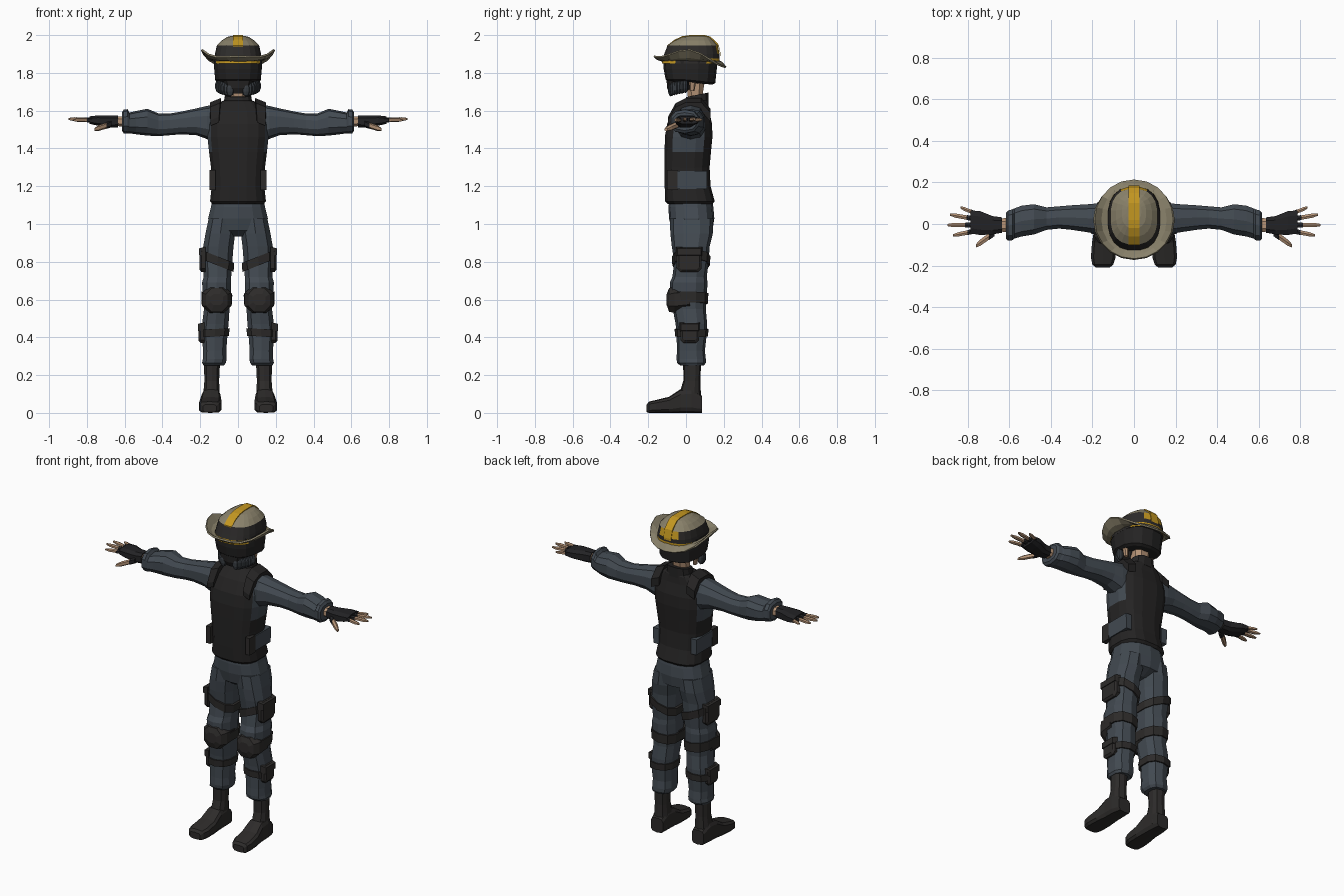
import bpy, bmesh, math
from mathutils import Vector

if "Cube" in bpy.data.objects:
    bpy.data.objects.remove(bpy.data.objects["Cube"])


def material(name, r, g, b):
    m = bpy.data.materials.new(name)
    m.use_nodes = True
    m.diffuse_color = (r, g, b, 1)
    node = next(n for n in m.node_tree.nodes if n.type == "BSDF_PRINCIPLED")
    node.inputs["Base Color"].default_value = (r, g, b, 1)
    node.inputs["Roughness"].default_value = 0.9
    return m


BLACK = material("vest black", .018, .017, .017)
STRAP = material("strap charcoal", .026, .024, .023)
CLOTH = material("slate cloth", .055, .068, .083)
GLOVE = material("glove black", .016, .016, .018)
SKIN = material("skin", .46, .29, .18)
TAN = material("hat tan", .25, .22, .145)
YELLOW = material("hat yellow", .55, .31, .015)
MASK = material("mask grey", .038, .045, .053)


def finish(name, bm, mats, rule=None, mirror=False):
    bmesh.ops.recalc_face_normals(bm, faces=bm.faces)
    if rule:
        for f in bm.faces:
            f.material_index = rule(f.calc_center_median(), f.normal)
    me = bpy.data.meshes.new(name)
    bm.to_mesh(me)
    bm.free()
    for m in mats:
        me.materials.append(m)
    ob = bpy.data.objects.new(name, me)
    bpy.context.collection.objects.link(ob)
    if mirror:
        ob.modifiers.new("mirror", "MIRROR")
    return ob


def loft(name, rings, mats, axis="Z", n=12, power=2.5, rule=None, mirror=False, warp=None):
    """Skin rings given as (position, min and max of the two other axes)."""
    bm = bmesh.new()
    unit = []
    for i in range(n):
        a = math.tau * (i + .5) / n
        unit.append([math.copysign(abs(v) ** (2 / power), v) for v in (math.cos(a), math.sin(a))])
    top = [max(abs(u[k]) for u in unit) for k in (0, 1)]
    loops = []
    for t, a0, a1, b0, b1 in rings:
        loop = []
        for u, v in unit:
            a = (a0 + a1 + (a1 - a0) * u / top[0]) / 2
            b = (b0 + b1 + (b1 - b0) * v / top[1]) / 2
            co = Vector({"X": (t, a, b), "Y": (a, t, b), "Z": (a, b, t)}[axis])
            loop.append(bm.verts.new(warp(co) if warp else co))
        loops.append(loop)
    for p, q in zip(loops, loops[1:]):
        for i in range(n):
            j = (i + 1) % n
            bm.faces.new((p[i], p[j], q[j], q[i]))
    bm.faces.new(loops[0])
    bm.faces.new(loops[-1])
    return finish(name, bm, mats, rule, mirror)


def sym(rows):
    return [(t, -h, h, b0, b1) for t, h, b0, b1 in rows]


def slant(ratio, centre=.11):
    return lambda co: co + Vector((0, 0, ratio * (co.x - centre)))


# Torso: vest with cloth showing under the arms
def vest_rule(c, n):
    return int(abs(n.x) > .7 and 1.38 < c.z < 1.64)


loft("vest", sym([(1.105, .135, -.095, .14), (1.12, .148, -.11, .152), (1.2, .139, -.113, .13),
                  (1.3, .143, -.113, .125), (1.38, .153, -.113, .132), (1.46, .162, -.112, .14),
                  (1.53, .162, -.1, .138), (1.6, .148, -.065, .122), (1.645, .1, -.025, .118),
                  (1.655, .07, -.01, .115)]), [BLACK, CLOTH], n=16, power=2.8, rule=vest_rule)
loft("collar", sym([(1.63, .078, -.02, .12), (1.69, .068, .0, .12)]), [BLACK],
     warp=lambda co: co + Vector((0, 0, .2 * (co.y - .09))))
loft("waist_panels", [(1.185, .11, .147, -.045, .11), (1.28, .11, .15, -.045, .11)],
     [CLOTH], n=4, mirror=True)
loft("side_pouches", [(1.18, .12, .15, -.1, -.045), (1.285, .12, .15, -.1, -.045)],
     [STRAP], n=4, mirror=True)
loft("shoulder_straps", [(-.095, .1, .145, 1.53, 1.56), (-.055, .095, .148, 1.59, 1.63),
                         (.0, .09, .148, 1.61, 1.655), (.08, .09, .148, 1.61, 1.655),
                         (.13, .095, .148, 1.55, 1.6)],
     [BLACK], "Y", n=4, mirror=True, warp=slant(-.4, .12))

# Arms
loft("sleeves", [(.11, -.04, .1, 1.43, 1.635), (.165, -.05, .1, 1.45, 1.625),
                 (.22, -.04, .095, 1.47, 1.612), (.3, -.028, .09, 1.475, 1.595),
                 (.36, -.022, .085, 1.47, 1.585), (.42, -.028, .08, 1.465, 1.585),
                 (.48, -.05, .095, 1.468, 1.61), (.54, -.06, .088, 1.475, 1.598),
                 (.575, -.07, .075, 1.48, 1.59), (.585, -.078, .07, 1.478, 1.608),
                 (.605, -.08, .065, 1.48, 1.605), (.615, -.07, .055, 1.495, 1.59)],
     [CLOTH], "X", n=10, mirror=True)
loft("wrists", [(.6, -.04, .03, 1.515, 1.57), (.66, -.035, .025, 1.52, 1.57)],
     [SKIN], "X", n=8, mirror=True)
loft("gloves", [(.635, -.042, .032, 1.512, 1.575), (.68, -.05, .038, 1.51, 1.575),
                (.74, -.053, .062, 1.52, 1.575), (.785, -.045, .065, 1.53, 1.57)],
     [GLOVE], "X", n=8, power=3, mirror=True)


def finger(name, start, tip, r):
    a, b = Vector(start), Vector(tip)
    rings = []
    for k, s in ((0, 1), (.28, 1), (.3, .88), (.75, .85), (1, .45)):
        p = a.lerp(b, k)
        rings.append((p.x, p.y - r * s, p.y + r * s, p.z - r * s, p.z + r * s))
    loft(name, rings, [GLOVE, SKIN], "X", n=6, mirror=True,
         rule=lambda c, n: int(c.x > a.lerp(b, .29).x))


finger("index_fingers", (.77, -.035, 1.55), (.87, -.055, 1.55), .012)
finger("middle_fingers", (.775, -.005, 1.552), (.897, -.005, 1.556), .012)
finger("ring_fingers", (.77, .025, 1.552), (.885, .045, 1.556), .012)
finger("little_fingers", (.76, .05, 1.55), (.835, .08, 1.552), .011)
finger("thumbs", (.67, -.04, 1.53), (.76, -.105, 1.5), .018)

# Trousers
loft("trouser_hips", sym([(.935, .06, -.03, .08), (.965, .15, -.075, .14), (1.03, .158, -.09, .15),
                          (1.09, .143, -.093, .145), (1.115, .138, -.09, .14)]), [CLOTH], n=14)
LEG = [(1.03, .01, .155, -.085, .145), (.95, .015, .172, -.083, .142), (.88, .024, .184, -.075, .125),
       (.8, .03, .186, -.062, .12), (.72, .036, .182, -.072, .11), (.69, .036, .19, -.086, .114),
       (.62, .038, .186, -.086, .11), (.55, .045, .18, -.07, .105), (.47, .05, .19, -.055, .112),
       (.42, .055, .192, -.05, .11), (.33, .062, .185, -.048, .1), (.285, .06, .186, -.05, .105),
       (.265, .064, .19, -.047, .105), (.25, .075, .182, -.03, .095)]
loft("trouser_legs", LEG, [CLOTH], n=10, mirror=True)


def leg_ring(z, grow):
    for hi, lo in zip(LEG, LEG[1:]):
        if lo[0] <= z <= hi[0]:
            k = (hi[0] - z) / (hi[0] - lo[0])
            x0, x1, y0, y1 = (h + (l - h) * k for h, l in zip(hi[1:], lo[1:]))
            return z, x0 - grow, x1 + grow, y0 - grow, y1 + grow


for label, z, half, tilt in (("thigh", .805, .024, .4), ("knee", .605, .028, .1), ("calf", .425, .02, -.05)):
    loft(label + "_straps", [leg_ring(z - half, .008), leg_ring(z + half, .008)],
         [STRAP], n=10, mirror=True, warp=slant(tilt))

# Knee pads and leg pouches
loft("knee_pads", [(.02, .033, .192, .545, .66), (-.06, .035, .19, .53, .67),
                   (-.09, .055, .17, .535, .66), (-.102, .08, .145, .57, .63)],
     [STRAP], "Y", n=8, mirror=True)


def pouch(name, x, y0, y1, z0, z1):
    loft(name, [(x - .03, y0, y1, z0, z1), (x - .01, y0, y1, z0, z1),
                (x, y0 + .012, y1 - .012, z0 + .012, z1 - .012)],
         [STRAP], "X", n=8, power=5, mirror=True)
    loft(name + "_flaps", [(x - .03, y0 - .004, y1 + .004, z1 - .045, z1 + .004),
                           (x + .004, y0 + .004, y1 - .004, z1 - .04, z1 - .004)],
         [STRAP], "X", n=4, mirror=True)


pouch("thigh_pouches", .203, -.05, .083, .745, .875)
pouch("calf_pouches", .208, -.03, .07, .37, .475)

# Boots
loft("boot_shafts", [(.03, .095, .185, -.03, .083), (.12, .098, .182, -.03, .078),
                     (.17, .1, .178, -.014, .076), (.27, .095, .18, -.015, .08)],
     [STRAP], n=10, mirror=True)
loft("boot_feet", [(.085, .1, .18, 0, .09), (.03, .095, .19, 0, .13), (-.03, .093, .192, 0, .125),
                   (-.09, .088, .202, 0, .085), (-.16, .088, .207, 0, .068),
                   (-.195, .1, .2, 0, .06), (-.208, .115, .185, .004, .045)],
     [STRAP], "Y", n=10, power=4, mirror=True)

# Head
loft("neck", sym([(1.6, .055, .0, .1), (1.67, .045, .01, .085), (1.76, .05, .0, .1)]), [SKIN], n=8)
loft("jaw_mask", sym([(1.69, .035, -.085, -.02), (1.72, .075, -.1, .04), (1.79, .1, -.105, .08)]),
     [BLACK], n=10)
loft("hood", sym([(1.755, .105, -.095, .14), (1.765, .12, -.108, .155), (1.82, .126, -.118, .163),
                  (1.88, .126, -.12, .17)]), [BLACK], n=14,
     warp=lambda co: co + Vector((0, 0, -.12 * max(0, co.y) if co.z < 1.8 else 0)))
loft("ears", [(1.705, .075, .095, .02, .045), (1.76, .08, .105, .015, .055)], [SKIN], n=6, mirror=True)

# Ribbed breathing hoses along the jaw
bm = bmesh.new()
for i in range(7):
    a = math.radians(8 + 9.5 * i)
    made = bmesh.ops.create_uvsphere(bm, u_segments=8, v_segments=5, radius=.031)
    for v in made["verts"]:
        v.co = Vector((v.co.x * .75, v.co.y * .5, v.co.z * 1.2))
        v.co += Vector((.1 * math.cos(a), .01 - .1 * math.sin(a), 1.73 - .003 * i))
finish("breathing_hoses", bm, [MASK], mirror=True)


# Hat crown: dark sides, tan top, yellow front and back bands
def crown_rule(c, n):
    if c.z > 1.958:
        return 1
    if c.z < 1.885 and (c.y < -.07 or c.y > .1):
        return 2
    if c.y > .12 and abs(c.x) < .07 and c.z > 1.91:
        return 2
    return 0


loft("hat_crown", sym([(1.85, .127, -.128, .178), (1.875, .125, -.125, .178), (1.9, .122, -.115, .178),
                       (1.945, .112, -.098, .168), (1.972, .086, -.06, .145), (1.99, .058, -.02, .125),
                       (1.996, .035, .02, .1)]), [STRAP, TAN, YELLOW], n=20, rule=crown_rule)
loft("hat_stripe", [(y, -.026, .026, z - .012, z) for y, z in
                    ((-.1, 1.945), (-.06, 1.976), (-.02, 1.994), (.02, 2), (.1, 2),
                     (.128, 1.992), (.15, 1.974), (.172, 1.95), (.184, 1.9))], [YELLOW], "Y", n=4)

# Hat brim: sides curl up, back droops, front lifts a little
bm = bmesh.new()
COUNT = 20
rows = []
for rx, ry, curl in ((.115, .145, 0), (.16, .17, .3), (.192, .19, 1)):
    row = []
    for i in range(COUNT):
        a = math.tau * i / COUNT
        c, s = math.cos(a), math.sin(a)
        z = 1.865 - .012 * abs(s) * curl - .024 * s * curl + .058 * curl * c ** 4
        z += .012 * curl * max(0, -s) ** 6
        row.append(bm.verts.new((rx * c, .02 + ry * s, z)))
    rows.append(row)
for p, q in zip(rows, rows[1:]):
    for i in range(COUNT):
        j = (i + 1) % COUNT
        bm.faces.new((p[i], q[i], q[j], p[j]))
brim = finish("hat_brim", bm, [TAN])
thick = brim.modifiers.new("thickness", "SOLIDIFY")
thick.thickness = .01
thick.offset = 0
